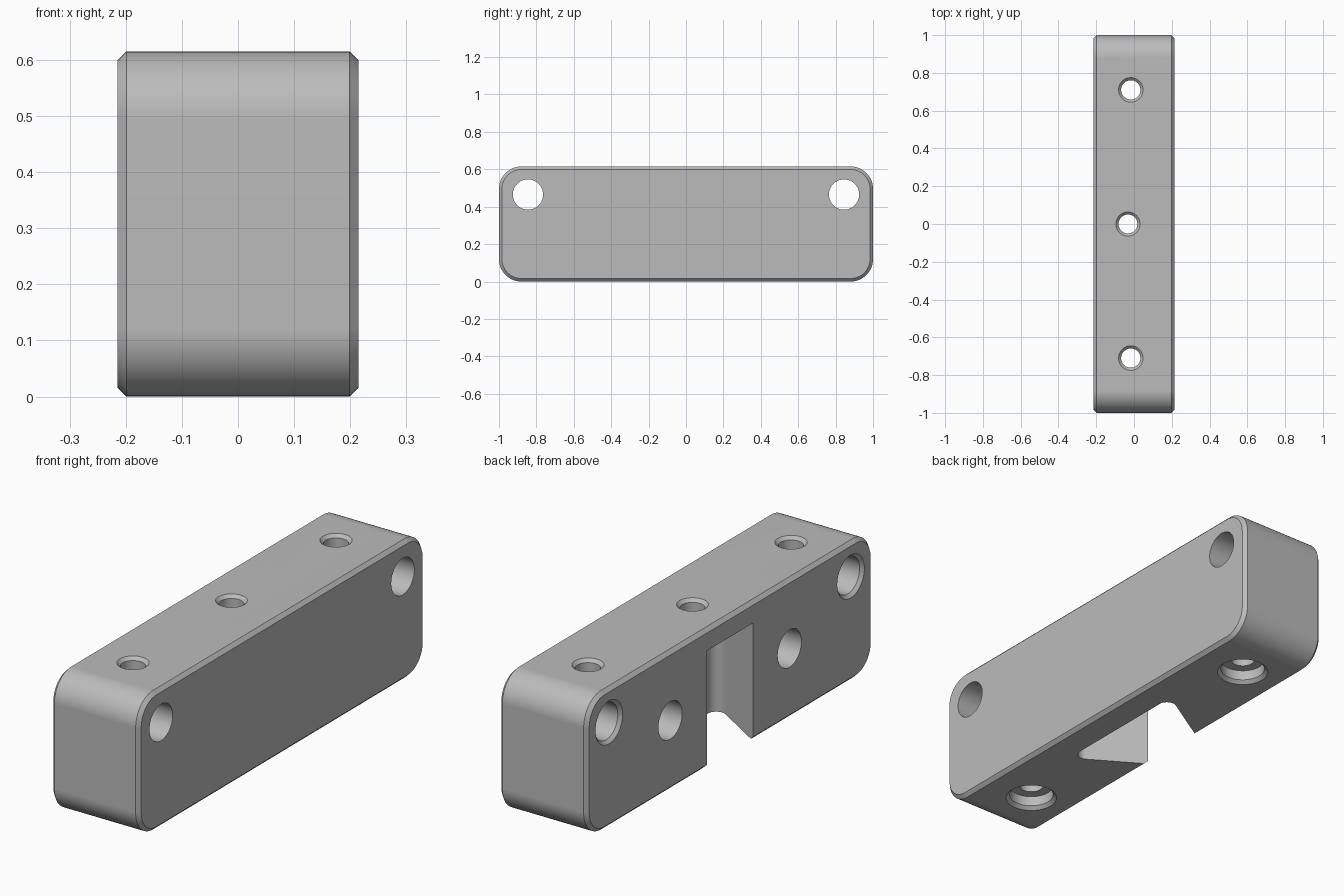
import bpy
import bmesh
import math
from mathutils import Vector

if "Cube" in bpy.data.objects:
    bpy.data.objects.remove(bpy.data.objects["Cube"], do_unlink=True)

HALF_W, HALF_L, HEIGHT, CHAMFER = 0.215, 1.0, 0.615, 0.016


def round_corners(corners, radii, steps=10):
    """Round each corner of a 2D polygon with an arc of the given radius."""
    points = []
    for i, (corner, radius) in enumerate(zip(corners, radii)):
        p = Vector(corner)
        a = (Vector(corners[i - 1]) - p).normalized()
        b = (Vector(corners[(i + 1) % len(corners)]) - p).normalized()
        if radius == 0:
            points.append(p)
            continue
        half = a.angle(b) / 2
        centre = p + (a + b).normalized() * radius / math.sin(half)
        start = p + a * radius / math.tan(half) - centre
        end = p + b * radius / math.tan(half) - centre
        sweep = start.angle(end)
        for k in range(steps + 1):
            t = k / steps
            arc = start * math.sin((1 - t) * sweep) + end * math.sin(t * sweep)
            points.append(centre + arc / math.sin(sweep))
    return points


def loft(name, rings):
    """Closed solid through equal-length rings of 3D points."""
    bm = bmesh.new()
    loops = [[bm.verts.new(p) for p in ring] for ring in rings]
    n = len(loops[0])
    for low, high in zip(loops, loops[1:]):
        for i in range(n):
            j = (i + 1) % n
            bm.faces.new((low[i], low[j], high[j], high[i]))
    bm.faces.new(loops[0])
    bm.faces.new(loops[-1])
    bmesh.ops.recalc_face_normals(bm, faces=bm.faces)
    mesh = bpy.data.meshes.new(name)
    bm.to_mesh(mesh)
    bm.free()
    obj = bpy.data.objects.new(name, mesh)
    bpy.context.collection.objects.link(obj)
    return obj


def turned(name, axis, centre, profile, sides=48):
    """Turned cutter along x or z; profile is (position, radius) pairs."""
    rings = []
    for pos, r in profile:
        ring = []
        for k in range(sides):
            a = math.tau * k / sides
            u, v = centre[0] + r * math.cos(a), centre[1] + r * math.sin(a)
            ring.append((pos, u, v) if axis == "x" else (u, v, pos))
        rings.append(ring)
    return loft(name, rings)


def block_ring(x, inset):
    y, z0, z1 = HALF_L - inset, inset, HEIGHT - inset
    outline = round_corners([(-y, z0), (y, z0), (y, z1), (-y, z1)], [0.12 - inset] * 4, 12)
    return [(x, p.x, p.y) for p in outline]


def apply_modifier(obj, modifier):
    bpy.context.view_layer.objects.active = obj
    bpy.ops.object.modifier_apply(modifier=modifier.name)


# Rounded block with chamfered side faces
inner = HALF_W - CHAMFER
block = loft("mounting_block", [block_ring(-HALF_W, CHAMFER), block_ring(-inner, 0),
                                block_ring(inner, 0), block_ring(HALF_W, CHAMFER)])

# Dovetail slot, open at the bottom and on one side
mouth, back, back_x = 0.16, 0.34, 0.08
dovetail = round_corners(
    [(-0.3, -mouth), (-HALF_W, -mouth), (back_x, -back),
     (back_x, back), (-HALF_W, mouth), (-0.3, mouth)],
    [0, 0.02, 0.04, 0.04, 0.02, 0])
cutters = [loft("slot_cutter", [[(p.x, p.y, z) for p in dovetail] for z in (-0.1, 0.52)])]

# Centre screw hole, down into the slot
cutters.append(turned("centre_hole_cutter", "z", (-0.032, 0),
                      [(0.45, 0.05), (HEIGHT - 0.014, 0.05), (HEIGHT + 0.014, 0.078)]))

for s in (-1, 1):
    # Vertical screw holes, counterbored from below
    cutters.append(turned("screw_hole_cutter", "z", (-0.017, s * 0.71),
                          [(-0.015, 0.124), (0.015, 0.094), (0.06, 0.094), (0.06, 0.051),
                           (HEIGHT - 0.014, 0.051), (HEIGHT + 0.014, 0.079)]))
    # Cross holes with a countersunk mouth
    cutters.append(turned("cross_hole_cutter", "x", (s * 0.845, 0.465),
                          [(-HALF_W - 0.014, 0.109), (-HALF_W + 0.014, 0.081), (0.3, 0.081)]))
    # Blind pin holes
    cutters.append(turned("pin_hole_cutter", "x", (s * 0.417, 0.31),
                          [(-0.3, 0.083), (0.08, 0.083)]))

for cutter in cutters:
    cutter.hide_render = True
    cut = block.modifiers.new("cut", "BOOLEAN")
    cut.operation, cut.solver, cut.object = "DIFFERENCE", "EXACT", cutter
    apply_modifier(block, cut)
    bpy.data.objects.remove(cutter, do_unlink=True)

# Grey finish
grey = bpy.data.materials.new("plain_grey")
grey.use_nodes = True
colour = (0.5, 0.5, 0.5, 1)
grey.diffuse_color = colour
grey.node_tree.nodes["Principled BSDF"].inputs["Base Color"].default_value = colour
block.data.materials.clear()
block.data.materials.append(grey)

# Smooth curved faces, crisp edges
bpy.ops.object.select_all(action="DESELECT")
block.select_set(True)
bpy.context.view_layer.objects.active = block
bpy.ops.object.shade_smooth_by_angle(angle=math.radians(25))
weighted = block.modifiers.new("even_normals", "WEIGHTED_NORMAL")
weighted.keep_sharp = True
apply_modifier(block, weighted)
